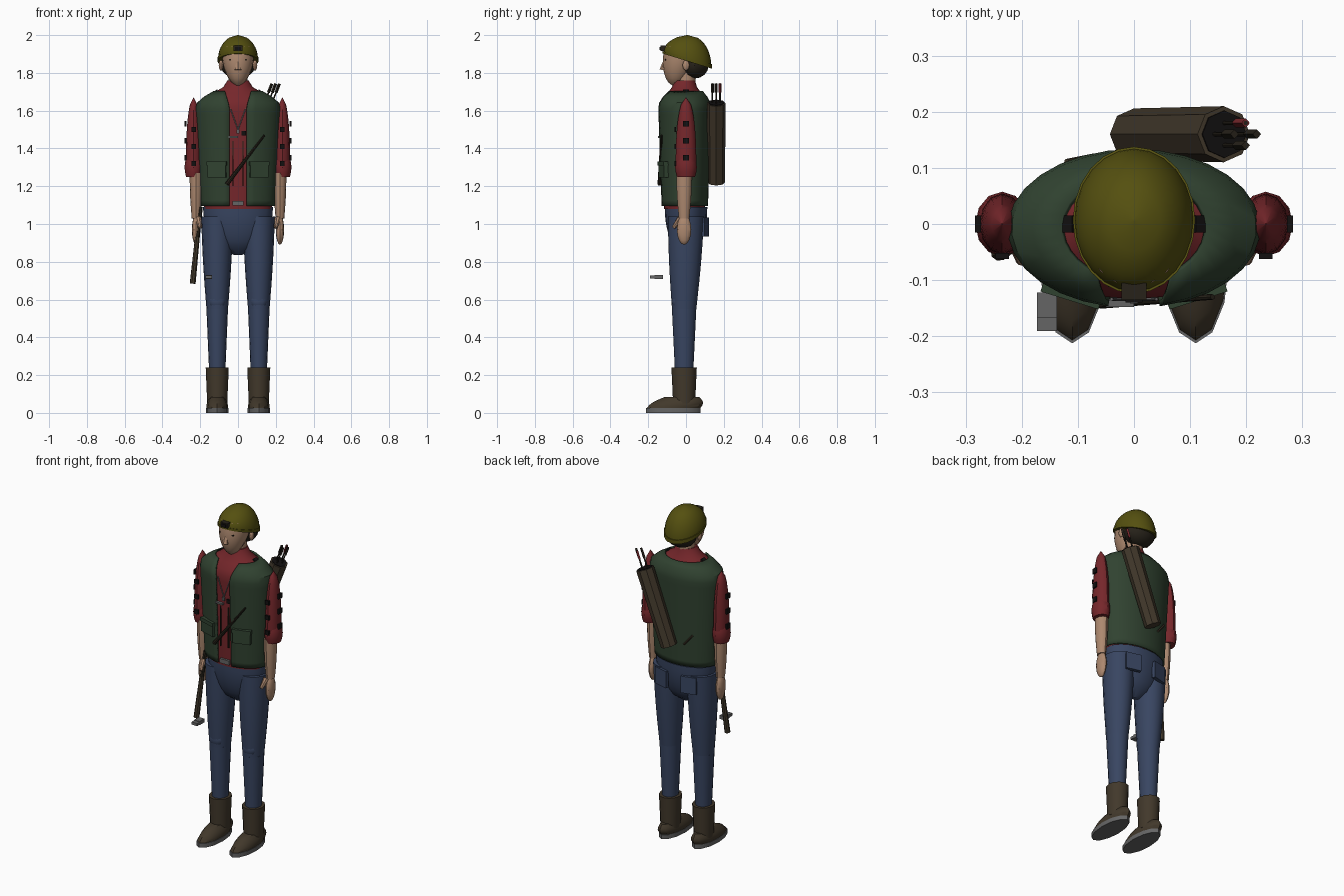
import bpy, bmesh
from math import asin, cos, pi, radians, sin, sqrt, tau
from mathutils import Vector

if "Cube" in bpy.data.objects:
    bpy.data.objects.remove(bpy.data.objects["Cube"])


def material(name, red, green, blue):
    mat = bpy.data.materials.new(name)
    mat.use_nodes = True
    mat.diffuse_color = (red, green, blue, 1)
    shader = mat.node_tree.nodes["Principled BSDF"]
    shader.inputs["Base Color"].default_value = mat.diffuse_color
    return mat


olive = material("olive", .09, .08, .005)
moss = material("vest green", .03, .055, .03)
red = material("shirt red", .18, .02, .024)
denim = material("denim blue", .04, .06, .12)
skin = material("skin", .42, .25, .16)
leather = material("brown leather", .054, .04, .024)
metal = material("metal grey", .13, .13, .13)
dark = material("dark brown", .02, .016, .01)
black = material("black", .006, .005, .005)
parts = []


def finish(name, bm, mat):
    bmesh.ops.recalc_face_normals(bm, faces=bm.faces)
    mesh = bpy.data.meshes.new(name)
    bm.to_mesh(mesh)
    bm.free()
    mesh.materials.append(mat)
    part = bpy.data.objects.new(name, mesh)
    bpy.context.collection.objects.link(part)
    parts.append(part)
    return part


def loft(name, rings, mat, sides, gap=None):
    """Skin level ovals (centre, width, depth); a gap leaves the front open."""
    bm = bmesh.new()
    loops = []
    for centre, width, depth in rings:
        opening = asin(gap(centre.z) / width) if gap else 0
        loop = []
        for step in range(sides + 1 if gap else sides):
            angle = opening + (tau - 2 * opening) * step / sides - pi / 2
            offset = Vector((width * cos(angle), depth * sin(angle), 0))
            loop.append(bm.verts.new(centre + offset))
        loops.append(loop)
    for low, high in zip(loops, loops[1:]):
        for here in range(sides):
            there = (here + 1) % len(low)
            bm.faces.new((low[here], low[there], high[there], high[here]))
    if not gap:
        bm.faces.new(loops[0])
        bm.faces.new(loops[-1])
    return finish(name, bm, mat)


def limb(name, bottom, top, width, top_width, mat, depth=1.0, bulge=0.0,
         round_bottom=False, round_top=False, sides=12, steps=7):
    """Oval tube between two points, with a swelling or rounded ends."""
    rings = []
    for step in range(steps + 1):
        t = step / steps
        size = width + (top_width - width) * t + bulge * sin(pi * t)
        if round_bottom:
            size *= max(.1, sqrt(1 - (1 - t) ** 2))
        if round_top:
            size *= max(.02, sqrt(1 - t ** 2))
        rings.append((Vector(bottom).lerp(Vector(top), t), size, size * depth))
    return loft(name, rings, mat, sides)


def box(name, place, size, mat, turn=(0, 0, 0)):
    bm = bmesh.new()
    bmesh.ops.create_cube(bm, size=1)
    bmesh.ops.scale(bm, vec=size, verts=bm.verts)
    part = finish(name, bm, mat)
    part.location, part.rotation_euler = place, turn


def ball(name, place, size, mat):
    bm = bmesh.new()
    bmesh.ops.create_uvsphere(bm, u_segments=12, v_segments=8, radius=1)
    bmesh.ops.scale(bm, vec=size, verts=bm.verts)
    finish(name, bm, mat).location = place


def rod(name, start, end, radius, end_radius, mat, sides=8):
    start, end = Vector(start), Vector(end)
    along = end - start
    bm = bmesh.new()
    bmesh.ops.create_cone(bm, cap_ends=True, segments=sides, radius1=radius,
                          radius2=end_radius, depth=along.length)
    part = finish(name, bm, mat)
    part.location = (start + end) / 2
    part.rotation_euler = along.to_track_quat('Z', 'Y').to_euler()


# Torso: one silhouette rule shared by the shirt and the open vest
waist, shoulder, collar, neck_size = 1.08, 1.62, 1.76, .056


def above_shoulder(z):
    return max(0, (z - shoulder) / (collar - shoulder))


def torso(bottom, top, grow, steps=20):
    rings = []
    for step in range(steps + 1):
        z = bottom + (top - bottom) * step / steps
        chest = .18 + .03 * min(1, (z - waist) / (shoulder - waist))
        blend = (1 + cos(pi * above_shoulder(z))) / 2
        width, depth = (neck_size + (full - neck_size) * blend + grow
                        for full in (chest, chest * .6))
        rings.append((Vector((0, -.008, z)), width, depth))
    return rings


def vest_gap(z):
    return .045 + .04 * above_shoulder(z)


loft("shirt", torso(waist, collar, 0), red, sides=24)
vest = loft("vest", torso(waist + .015, 1.7, .011), moss, sides=28, gap=vest_gap)
cloth = vest.modifiers.new("thickness", 'SOLIDIFY')
cloth.thickness, cloth.offset = .01, 0

# Chest details
box("pendant", (0, -.137, 1.49), (.014, .01, .02), metal)
box("chest_clip", (-.025, -.14, 1.46), (.05, .015, .01), metal)
box("shirt_check", (.03, -.13, 1.48), (.024, .01, .024), black)
box("belt_buckle", (0, -.12, 1.11), (.06, .02, .026), metal)
rod("sling_front", (-.06, -.14, 1.21), (.14, -.13, 1.47), .011, .005, dark)
rod("sling_back", (-.12, .11, 1.29), (-.07, .12, 1.23), .006, .006, leather)

# Head and hair
limb("neck", (0, 0, 1.72), (0, 0, 1.82), .05, .05, skin)
limb("head", (0, -.06, 1.73), (0, -.02, 1.94), .08, .084, skin,
     depth=1.08, bulge=.006, round_bottom=True, sides=16, steps=10)
ball("hair", (0, .045, 1.84), (.092, .075, .07), dark)
rod("nose", (0, -.12, 1.815), (0, -.108, 1.88), .02, .006, skin, sides=6)

# Helmet: unit dome and brim, seated on a plane that rises to the front
helmet = limb("helmet", (0, 0, 0), (0, 0, 1), .106, .106, olive, depth=1.2,
              round_top=True, sides=24, steps=10)
brim = limb("helmet_brim", (0, 0, -.06), (0, 0, .08), .109, .109, olive,
            depth=1.2, sides=24, steps=1)
for part in (helmet, brim):
    for vert in part.data.vertices:
        seat = 1.87 - .29 * vert.co.y
        vert.co.z = seat + (2 - seat) * vert.co.z
        vert.co.y += .007
box("helmet_lamp", (0, -.12, 1.93), (.045, .03, .028), dark)
box("lamp_lens", (0, -.135, 1.93), (.03, .01, .016), black)

# Paired parts, one for each side
for side in (-1, 1):
    arm, leg = side * .235, side * .11
    wrist, front = side * .222, -.01

    # Face
    ball("ear", (side * .09, 0, 1.84), (.012, .018, .028), skin)
    box("eye", (side * .035, -.107, 1.87), (.022, .01, .008), dark)

    # Vest and shirt trim
    slant = (0, 0, side * .3)
    box("vest_pocket", (side * .11, -.117, 1.285), (.1, .03, .075), moss, slant)
    box("vest_pocket_flap", (side * .11, -.12, 1.32), (.108, .034, .022), moss, slant)
    box("shirt_placket", (side * .026, -.126, 1.32), (.006, .01, .24), dark)
    rod("neck_chain", (side * .04, -.134, 1.61), (0, -.135, 1.5), .003, .003, metal)
    box("shoulder_check", (side * .12, 0, 1.7), (.03, .03, .01), black, (0, side * .6, 0))

    # Arm
    limb("sleeve", (arm, 0, 1.3), (arm, 0, 1.67), .04, .045, red,
         depth=1.35, round_top=True, steps=10)
    limb("rolled_cuff", (arm, 0, 1.25), (arm, 0, 1.35), .04, .04, red,
         depth=1.2, bulge=.008, steps=4)
    limb("forearm", (wrist, front, 1.03), (wrist, front, 1.27), .023, .034, skin,
         depth=1.2, bulge=.003)
    ball("hand", (wrist, front, .97), (.022, .038, .08), skin)
    rod("thumb", (side * .21, -.03, 1.03), (side * .2, -.066, .98), .017, .01, skin)
    for row in range(3):
        z = 1.53 - row * .09
        box("sleeve_check_side", (side * .278, 0, z), (.01, .03, .03), black)
        box("sleeve_check_front", (arm, -.057, z - .03), (.024, .01, .026), black)

    # Leg
    limb("thigh", (leg, front, .54), (leg, 0, 1.04), .056, .085, denim,
         depth=1.13, bulge=.004, sides=16)
    limb("shin", (leg, front, .22), (leg, front, .55), .043, .057, denim,
         depth=1.13, sides=16)
    ball("knee_patch", (leg, -.05, .59), (.045, .028, .045), denim)
    box("back_pocket", (side * .09, .1, .985), (.09, .02, .1), denim, (0, 0, -side * .25))

    # Boot
    limb("boot_shaft", (leg, front, .05), (leg, front, .24), .053, .061, leather, depth=1.1)
    limb("boot_foot", (leg, -.07, .02), (leg, -.02, .085), .056, .036, leather,
         depth=2.5, bulge=.008)
    limb("boot_sole", (leg, -.068, 0), (leg, -.068, .025), .059, .059, metal,
         depth=2.45, steps=1)

# Seat of the trousers
limb("trouser_hips", (0, 0, .835), (0, 0, 1.09), .185, .185, denim,
     depth=.61, round_bottom=True, sides=20)

# Quiver with arrows
base, mouth = Vector((0, .16, 1.22)), Vector((.16, .16, 1.64))
axis = (mouth - base).normalized()
rod("quiver", base, mouth, .046, .05, leather)
rod("quiver_mouth", mouth, mouth + axis * .004, .042, .042, black)
for arrow in range(4):
    turn = arrow * pi / 2
    root = mouth + Vector((cos(turn), sin(turn), 0)) * .02
    tip = root + axis * .11
    rod("arrow_shaft", root, tip, .004, .004, dark)
    rod("arrow_fletching", tip - axis * .05, tip, .008, .008,
        red if arrow == 1 else dark, sides=4)

# Hammer held low beside the leg
grip, pommel = (-.215, -.035, .93), (-.197, -.025, 1.09)
rod("hammer_handle", (-.24, -.05, .685), grip, .016, .013, leather)
rod("hammer_grip", grip, pommel, .013, .011, dark)
box("hammer_head", (-.155, -.145, .72), (.036, .045, .022), metal)
box("hammer_face", (-.155, -.178, .72), (.036, .026, .016), metal)

# Smooth shading with crisp edges
bpy.ops.object.select_all(action='DESELECT')
for part in parts:
    part.select_set(True)
bpy.context.view_layer.objects.active = vest
bpy.ops.object.shade_smooth_by_angle(angle=radians(35))
